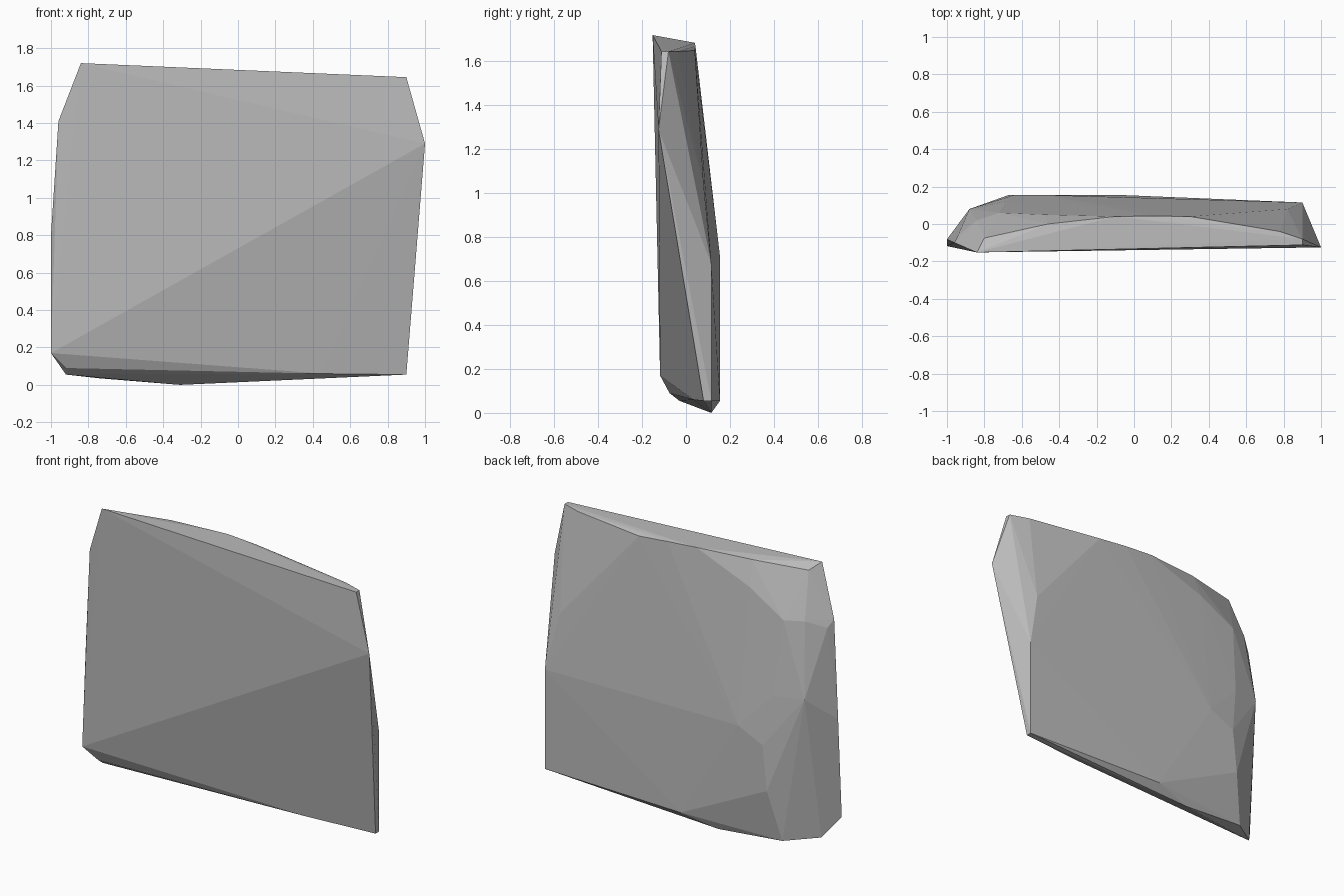
import bpy
import bmesh

# Remove the default object only
default_cube = bpy.data.objects.get("Cube")
if default_cube:
    bpy.data.objects.remove(default_cube, do_unlink=True)


def make_material(name, color):
    """Flat colour that shows in the viewport and in a render."""
    material = bpy.data.materials.new(name)
    material.use_nodes = True
    material.diffuse_color = color
    shader = material.node_tree.nodes["Principled BSDF"]
    shader.inputs["Base Color"].default_value = color
    shader.inputs["Roughness"].default_value = 0.9
    return material


def make_convex_block(name, outlines, material):
    """Wrap the corner outlines of a chiselled block in flat convex facets."""
    bm = bmesh.new()
    for outline in outlines:
        for corner in outline:
            bm.verts.new(corner)
    hull = bmesh.ops.convex_hull(bm, input=list(bm.verts), use_existing_faces=False)

    # Drop the corners that ended up inside the hull
    inside = {item for key in ("geom_interior", "geom_unused") for item in hull[key]}
    loose = [v for v in inside if isinstance(v, bmesh.types.BMVert) and not v.link_faces]
    bmesh.ops.delete(bm, geom=loose, context="VERTS")
    bmesh.ops.recalc_face_normals(bm, faces=list(bm.faces))
    for face in bm.faces:
        face.smooth = False

    mesh = bpy.data.meshes.new(name)
    bm.to_mesh(mesh)
    bm.free()
    mesh.materials.append(material)
    block = bpy.data.objects.new(name, mesh)
    bpy.context.collection.objects.link(block)
    return block


# Corners around the broad front face
front_outline = [
    (-.84, -.152, 1.72), (.9, -.112, 1.645), (1, -.125, 1.29),
    (.9, .08, .055), (.45, .034, .06), (-1, -.118, .17),
]

# Curved rear rim of the sloping top
top_rim = [
    (-.8, -.075, 1.685), (-.46, 0, 1.69), (-.1, .04, 1.685), (.1, .043, 1.67),
    (.3, .04, 1.65), (.78, -.04, 1.645), (.9, -.08, 1.645),
]

# Flat back panel and its worn shoulder
back_outline = [
    (.9, .115, .68), (.9, .115, .055), (-.07, .155, .055), (-.67, .155, .35),
    (-.64, .155, .63), (-.47, .155, .71), (.82, .08, 1.04),
]
shoulder = [
    (-.69, .12, .94), (-.88, .08, .95), (-.72, .06, 1.4),
    (-.84, .02, 1.41), (-.48, .05, 1.54),
]

# Narrow side edge and pointed underside
side_edge = [(-.96, -.1, 1.41), (-.94, -.06, 1.365), (-1, -.082, .8)]
underside = [
    (-.31, .115, 0), (-.74, .1, .035), (-.92, -.03, .055), (-.92, -.075, .09),
]

stone_grey = make_material("stone grey", (.5, .5, .5, 1))
make_convex_block(
    "stone_slab",
    [front_outline, top_rim, back_outline, shoulder, side_edge, underside],
    stone_grey,
)
